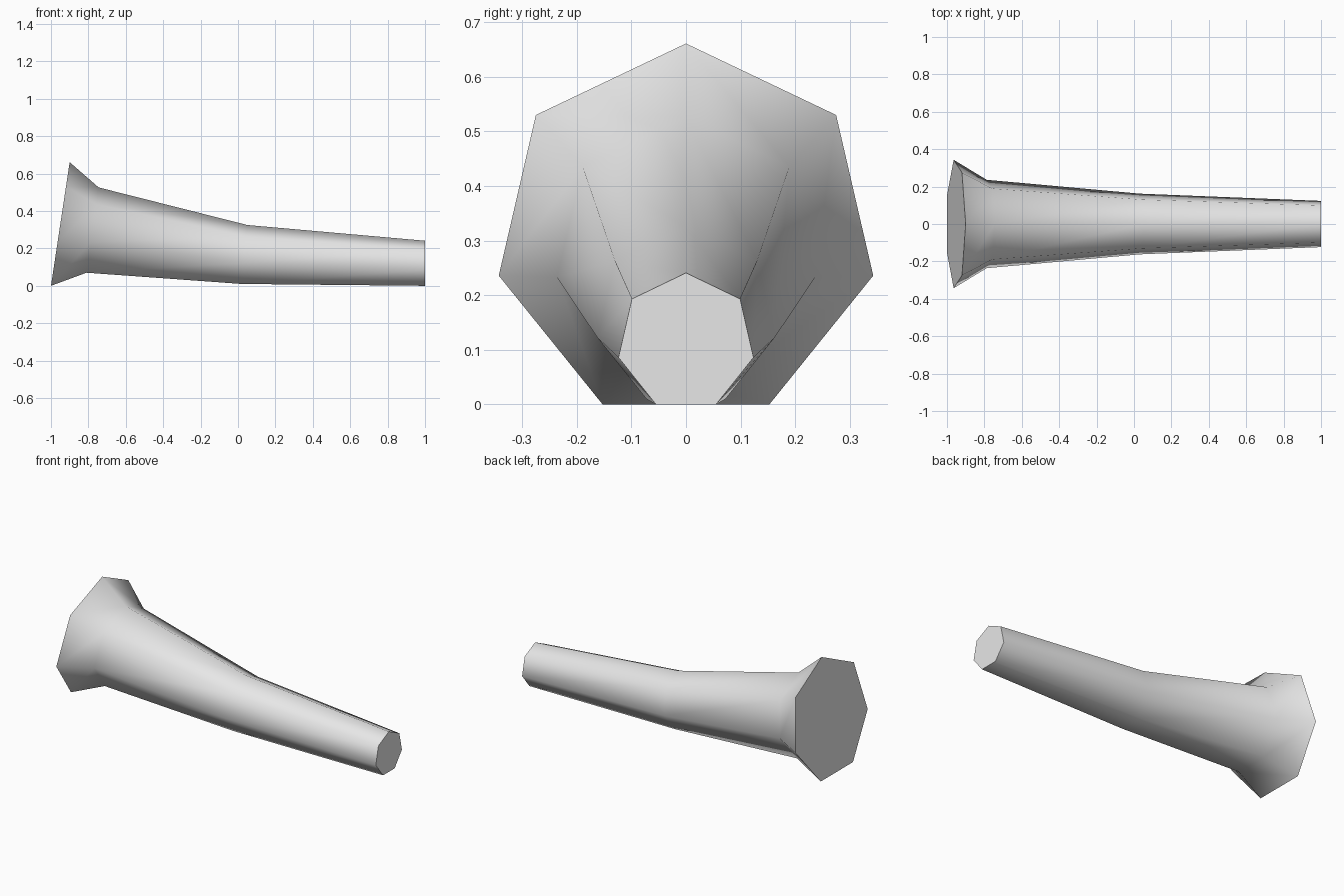
import bpy, bmesh
from math import cos, sin, pi, radians
from mathutils import Vector

cube = bpy.data.objects.get("Cube")
if cube:
    bpy.data.objects.remove(cube)

SIDES = 7
LOW = cos(pi / SIDES)      # distance of the flat bottom edge from the centre, per unit radius

# Plain grey material
grey = bpy.data.materials.new("plain_grey")
grey.use_nodes = True
colour = (0.8, 0.8, 0.8, 1)
grey.diffuse_color = colour
grey.node_tree.nodes["Principled BSDF"].inputs["Base Color"].default_value = colour

# Each section: top corner (x, z) and bottom edge (x, z), from flared end to narrow end
sections = [
    ((-0.90, 0.661), (-1.0, 0.0)),
    ((-0.745, 0.526), (-0.81, 0.07)),
    ((0.05, 0.325), (0.02, 0.01)),
    ((1.0, 0.241), (1.0, 0.0)),
]


def add_ring(bm, top, bottom):
    """Seven-sided ring, point up, in the plane through top and bottom."""
    top = Vector((top[0], 0, top[1]))
    bottom = Vector((bottom[0], 0, bottom[1]))
    up = (top - bottom) / (1 + LOW)
    centre = top - up
    side = Vector((0, up.length, 0))
    angles = [2 * pi * i / SIDES for i in range(SIDES)]
    return [bm.verts.new(centre + up * cos(a) + side * sin(a)) for a in angles]


# Tapered, bent tube with a flared end
bm = bmesh.new()
rings = [add_ring(bm, *s) for s in sections]
for a, b in zip(rings, rings[1:]):
    for i in range(SIDES):
        j = (i + 1) % SIDES
        bm.faces.new((a[i], a[j], b[j], b[i]))

# Flat end caps
bm.faces.new(rings[0])
bm.faces.new(rings[-1])
bmesh.ops.recalc_face_normals(bm, faces=bm.faces)

mesh = bpy.data.meshes.new("flared_tube")
bm.to_mesh(mesh)
bm.free()
mesh.materials.append(grey)
tube = bpy.data.objects.new("flared_tube", mesh)
bpy.context.collection.objects.link(tube)

# Smooth sides, crisp end rims
bpy.ops.object.select_all(action='DESELECT')
tube.select_set(True)
bpy.context.view_layer.objects.active = tube
bpy.ops.object.shade_smooth_by_angle(angle=radians(65))
